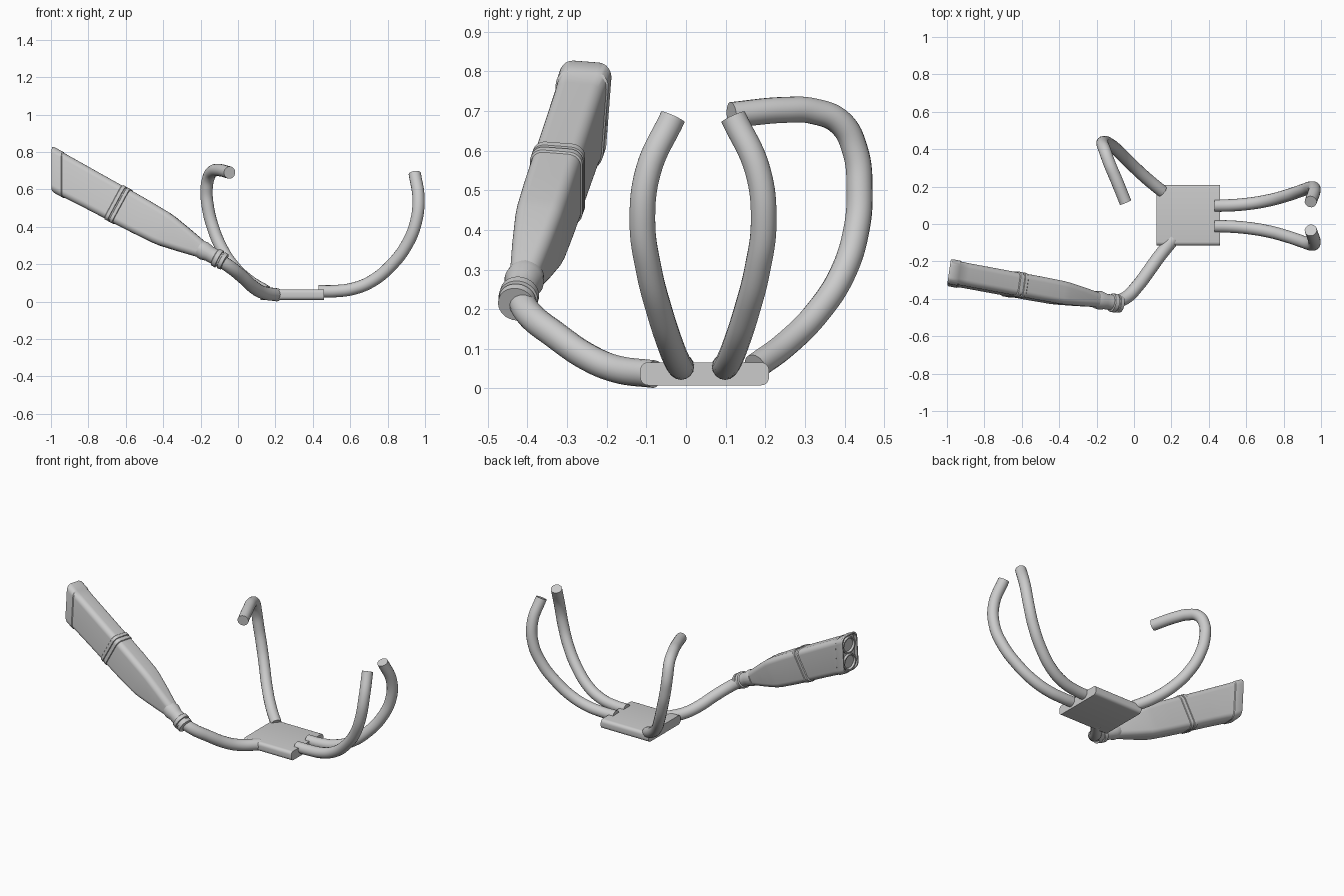
import bpy, bmesh, math
from mathutils import Vector

cube = bpy.data.objects.get("Cube")
if cube:
    bpy.data.objects.remove(cube, do_unlink=True)

grey = bpy.data.materials.new("light_grey")
grey.use_nodes = True
grey.diffuse_color = (0.6, 0.6, 0.6, 1)
grey.node_tree.nodes["Principled BSDF"].inputs["Base Color"].default_value = (0.6, 0.6, 0.6, 1)


def finish(obj, angle=35):
    obj.data.materials.clear()
    obj.data.materials.append(grey)
    bpy.ops.object.select_all(action="DESELECT")
    obj.select_set(True)
    bpy.context.view_layer.objects.active = obj
    bpy.ops.object.shade_smooth_by_angle(angle=math.radians(angle))


def mesh_object(name, bm):
    bmesh.ops.recalc_face_normals(bm, faces=bm.faces)
    mesh = bpy.data.meshes.new(name)
    bm.to_mesh(mesh)
    bm.free()
    obj = bpy.data.objects.new(name, mesh)
    bpy.context.collection.objects.link(obj)
    return obj


def tube(name, points, radius=0.033):
    curve = bpy.data.curves.new(name, "CURVE")
    curve.dimensions = "3D"
    curve.bevel_depth = radius
    curve.bevel_resolution = 6
    curve.use_fill_caps = True
    curve.resolution_u = 8
    spline = curve.splines.new("BEZIER")
    spline.bezier_points.add(len(points) - 1)
    for bp, co in zip(spline.bezier_points, points):
        bp.co = co
        bp.handle_left_type = bp.handle_right_type = "AUTO"
    obj = bpy.data.objects.new(name, curve)
    bpy.context.collection.objects.link(obj)
    bpy.ops.object.select_all(action="DESELECT")
    obj.select_set(True)
    bpy.context.view_layer.objects.active = obj
    bpy.ops.object.convert(target="MESH")
    finish(bpy.context.view_layer.objects.active)


# Base plate, rounded on the long edges along x
bm = bmesh.new()
bmesh.ops.create_cube(bm, size=1)
for v in bm.verts:
    v.co = Vector((0.29, 0.047, 0.037)) + v.co * Vector((0.34, 0.325, 0.058))
along_x = [e for e in bm.edges if abs(e.verts[0].co.x - e.verts[1].co.x) > 0.1]
bmesh.ops.bevel(bm, geom=along_x, offset=0.02, segments=5, profile=0.5, affect="EDGES")
finish(mesh_object("base_plate", bm))

# Pair of curved legs, mirrored about the plate's middle
MID = 0.043
leg = [(0.43, 0.055, 0.055), (0.52, 0.057, 0.056), (0.62, 0.066, 0.07), (0.72, 0.083, 0.112),
       (0.82, 0.11, 0.195), (0.90, 0.137, 0.30), (0.95, 0.153, 0.42),
       (0.965, 0.138, 0.55), (0.945, 0.076, 0.685)]
for name, side in (("front_leg", -1), ("back_leg", 1)):
    tube(name, [(x, MID + side * d, z) for x, d, z in leg])

# Hooked rear arm
tube("hooked_arm", [(0.15, 0.175, 0.055), (0.06, 0.25, 0.11), (-0.025, 0.33, 0.19),
                    (-0.09, 0.395, 0.29), (-0.135, 0.43, 0.40), (-0.16, 0.438, 0.50),
                    (-0.168, 0.427, 0.60), (-0.155, 0.39, 0.67), (-0.13, 0.32, 0.70),
                    (-0.10, 0.25, 0.703), (-0.045, 0.115, 0.69)])

# Arm that carries the handle
tube("handle_arm", [(0.21, -0.08, 0.036), (0.13, -0.18, 0.05), (0.08, -0.25, 0.08),
                    (0.02, -0.33, 0.135), (-0.045, -0.395, 0.187), (-0.115, -0.42, 0.232)], 0.035)

# Handle frame: along, wide and thin directions
START = Vector((-0.12, -0.42, 0.238))
ALONG = (Vector((-0.985, -0.26, 0.705)) - START).normalized()
WIDE = Vector((-ALONG.z, 0, ALONG.x)).normalized() * -1
THIN = ALONG.cross(WIDE)


def ring(s, a, b, r, shear=0):
    """Rounded rectangle across the handle at distance s."""
    pts = []
    for i, (sx, sy) in enumerate(((1, 1), (-1, 1), (-1, -1), (1, -1))):
        for k in range(9):
            ang = math.pi / 2 * (i + k / 8 * 0.98 + 0.01)
            w = sx * (a - r) + r * math.cos(ang)
            t = sy * (b - r) + r * math.sin(ang)
            pts.append(START + ALONG * (s + shear * w) + WIDE * w + THIN * t)
    return pts


def loft(name, sections, angle=30):
    bm = bmesh.new()
    rings = [[bm.verts.new(p) for p in ring(*sec)] for sec in sections]
    for r0, r1 in zip(rings, rings[1:]):
        for i in range(len(r0)):
            j = (i + 1) % len(r0)
            bm.faces.new((r0[i], r0[j], r1[j], r1[i]))
    bm.faces.new(rings[0])
    bm.faces.new(rings[-1])
    finish(mesh_object(name, bm), angle)


def round_section(s, r):
    return (s, r, r, r * 0.99)


# Ribbed collar and neck
loft("collar", [round_section(*p) for p in (
    (-0.055, 0.036), (-0.055, 0.046), (-0.035, 0.048), (-0.033, 0.042), (-0.025, 0.042),
    (-0.023, 0.05), (0.0, 0.05), (0.004, 0.042), (0.04, 0.042), (0.07, 0.05), (0.10, 0.046))])

# Tapered lower grip
loft("lower_grip", [(0.055, 0.036, 0.034, 0.03), (0.10, 0.048, 0.04, 0.032),
                    (0.20, 0.069, 0.051, 0.032), (0.30, 0.088, 0.06, 0.032),
                    (0.34, 0.092, 0.062, 0.032), (0.46, 0.097, 0.063, 0.032),
                    (0.585, 0.1, 0.063, 0.032)])

# Joint band with a narrow groove
loft("joint_band", [(0.57, 0.098, 0.06, 0.03), (0.575, 0.104, 0.067, 0.034),
                    (0.592, 0.104, 0.067, 0.034), (0.594, 0.099, 0.062, 0.03),
                    (0.60, 0.099, 0.062, 0.03), (0.602, 0.104, 0.067, 0.034),
                    (0.62, 0.104, 0.067, 0.034), (0.625, 0.098, 0.06, 0.03)])

# Upper grip with slanted, recessed end
SL = 0.54
loft("upper_grip", [(0.61, 0.099, 0.062, 0.032), (0.75, 0.101, 0.062, 0.032),
                    (0.90, 0.104, 0.062, 0.032, SL * 0.7), (0.935, 0.105, 0.063, 0.032, SL),
                    (0.94, 0.108, 0.067, 0.034, SL), (0.99, 0.108, 0.067, 0.034, SL),
                    (1.0, 0.104, 0.063, 0.032, SL), (1.0, 0.098, 0.057, 0.03, SL),
                    (0.975, 0.098, 0.057, 0.03, SL)])

# Two round sockets set into the end
normal = THIN.cross((WIDE + ALONG * SL).normalized()).normalized()
if normal.dot(ALONG) < 0:
    normal.negate()
up = (WIDE + ALONG * SL).normalized()
for name, side in (("upper_socket", 1), ("lower_socket", -1)):
    center = START + ALONG * 0.975 + up * side * 0.056
    bm = bmesh.new()
    profile = ((0.052, -0.005), (0.052, 0.016), (0.044, 0.016), (0.040, 0.004))
    loops = [[bm.verts.new(center + normal * h + (up * math.cos(a) + THIN * math.sin(a)) * r)
              for a in (math.tau * i / 32 for i in range(32))] for r, h in profile]
    for l0, l1 in zip(loops, loops[1:]):
        for i in range(32):
            j = (i + 1) % 32
            bm.faces.new((l0[i], l0[j], l1[j], l1[i]))
    bm.faces.new(loops[-1])
    bm.faces.new(loops[0])
    finish(mesh_object(name, bm))
